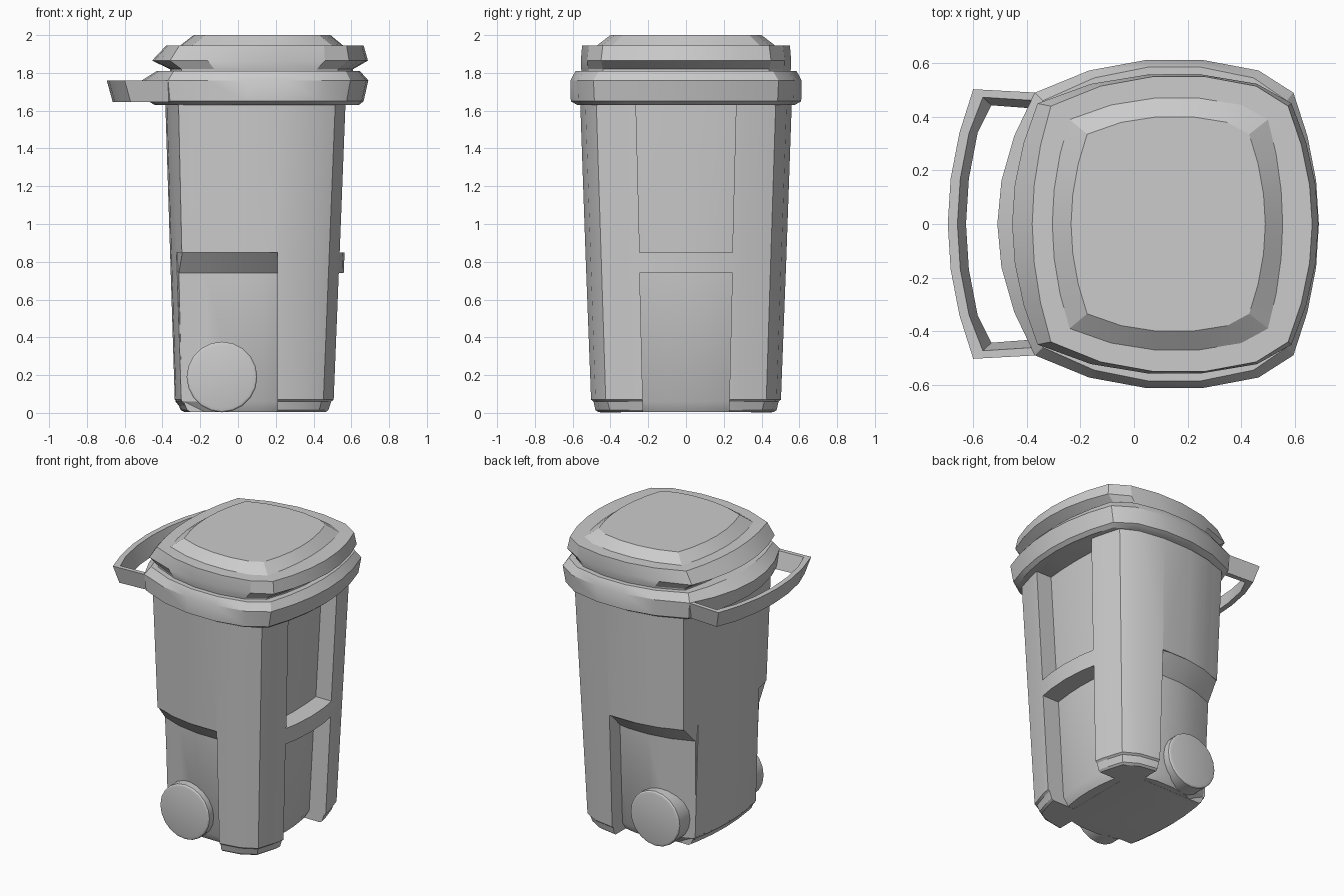
import bpy, bmesh, math

if "Cube" in bpy.data.objects:
    bpy.data.objects.remove(bpy.data.objects["Cube"])


def ring(xl, xcl, xcr, xr, yc, ym, z):
    """Rounded-square outline: bowed left/right faces, faceted bulging sides."""
    half = [(xl + (xcl - xl) * t * t, yc * t) for t in (0, .33, .67, 1)]
    half += [(xcl + (xcr - xcl) * f, yc + (ym - yc) * k)
             for f, k in ((.21, .68), (.43, 1), (.65, 1), (.865, .68))]
    half += [(xr + (xcr - xr) * t * t, yc * t) for t in (1, .67, .33, 0)]
    pts = half + [(x, -y) for x, y in half[-2:0:-1]]
    return [(x, y, z) for x, y in pts]


def loft(name, sections, angle=30):
    """Skin a list of equal-length sections and cap both ends."""
    bm = bmesh.new()
    rows = [[bm.verts.new(p) for p in s] for s in sections]
    n = len(rows[0])
    for a, b in zip(rows, rows[1:]):
        for i in range(n):
            j = (i + 1) % n
            bm.faces.new((a[i], a[j], b[j], b[i]))
    bm.faces.new(rows[0])
    bm.faces.new(rows[-1])
    bmesh.ops.recalc_face_normals(bm, faces=bm.faces[:])
    me = bpy.data.meshes.new(name)
    bm.to_mesh(me)
    bm.free()
    ob = bpy.data.objects.new(name, me)
    bpy.context.collection.objects.link(ob)
    smooth(ob, angle)
    return ob


def smooth(ob, angle=30):
    bpy.ops.object.select_all(action='DESELECT')
    ob.select_set(True)
    bpy.context.view_layer.objects.active = ob
    bpy.ops.object.shade_smooth_by_angle(angle=math.radians(angle))


def rect(x0, x1, y0, y1, z):
    return [(x0, y0, z), (x1, y0, z), (x1, y1, z), (x0, y1, z)]


def cut(ob, cutter):
    cutter.hide_render = True
    m = ob.modifiers.new("cut", 'BOOLEAN')
    m.operation, m.object, m.solver = 'DIFFERENCE', cutter, 'EXACT'
    bpy.context.view_layer.objects.active = ob
    bpy.ops.object.modifier_apply(modifier=m.name)
    bpy.data.objects.remove(cutter)


# body dimensions interpolated along the taper
LOW = (-.335, -.28, .452, .532, .425, .505)
TOP = (-.385, -.315, .515, .597, .475, .56)


def body_at(z, inset=(0, 0, 0, 0, 0, 0)):
    t = (z - .07) / 1.57
    return ring(*[a + (b - a) * t + d for a, b, d in zip(LOW, TOP, inset)], z)


# outer shell with stepped foot
foot = (.012, .01, -.01, -.012, -.01, -.012)
toe = (.05, .04, -.03, -.04, -.03, -.035)
body = loft("bin_body", [body_at(.004, toe), body_at(.015, (.03, .025, -.02, -.025, -.02, -.02)),
                         body_at(.06, foot), body_at(.07), body_at(1.645)])

# wheel wells on both sides
for s in (-1, 1):
    y0, y1 = sorted((.33 * s, .8 * s))
    cut(body, loft("well_cutter", [rect(-.7, .21, y0, y1, z) for z in (-.1, .85)]))

# two recesses in the right face, leaving a cross bar between them
for lo, hi in (((.225, -.1), (.245, .74)), ((.245, .85), (.265, 1.632))):
    cut(body, loft("recess_cutter", [rect(.3, .9, -w, w, z) for w, z in (lo, hi)]))
smooth(body)

# inner core forms the floors of the wells and recesses; flares to make the sloped well top
deep = (.003, -.018, -.09, -.13, -.10, -.10)
flush = (.003, .003, -.09, -.13, -.003, -.003)
deep_toe = (.05, .02, -.12, -.16, -.13, -.13)
loft("inner_core", [body_at(.005, deep_toe), body_at(.06, deep), body_at(.74, deep),
                    body_at(.85, flush), body_at(1.64, flush)])

# rim around the mouth
loft("rim", [ring(-.44, -.34, .555, .64, .46, .575, 1.63),
             ring(-.475, -.36, .575, .665, .485, .61, 1.65),
             ring(-.51, -.37, .595, .69, .49, .612, 1.76),
             ring(-.43, -.34, .57, .645, .46, .585, 1.81)])

# lid
loft("lid", [ring(-.36, -.30, .53, .61, .44, .55, 1.80),
             ring(-.36, -.30, .53, .61, .44, .555, 1.82),
             ring(-.455, -.36, .588, .688, .45, .557, 1.865),
             ring(-.38, -.31, .575, .665, .44, .55, 1.945),
             ring(-.305, -.24, .50, .555, .39, .47, 1.946),
             ring(-.235, -.175, .43, .49, .335, .40, 2.0)], 20)

# handle: bowed bar with two arms running back to the rim
path = [(-.36, -.49, 0, 1), (-.60, -.503, 1, 1)]
for y in (-.34, -.17, 0, .17, .34):
    path.append((-.695 + .095 * (y / .503) ** 2, y, 1, 0))
path += [(-.60, .503, 1, -1), (-.36, .49, 0, -1)]
sections = []
for x, y, dx, dy in path:
    sections.append([(x, y, 1.76), (x + .036 * dx, y + .03 * dy, 1.76),
                     (x + .068 * dx, y + .06 * dy, 1.645), (x + .032 * dx, y + .025 * dy, 1.645)])
loft("handle", sections)

# wheels
for s, side in ((-1, "front"), (1, "back")):
    disc = []
    for r, y in ((.165, .33), (.187, .345), (.187, .455), (.18, .462), (.165, .466)):
        disc.append([(-.085 + r * math.cos(math.tau * i / 20), s * y,
                      .19 + r * math.sin(math.tau * i / 20)) for i in range(20)])
    loft(side + "_wheel", disc)
